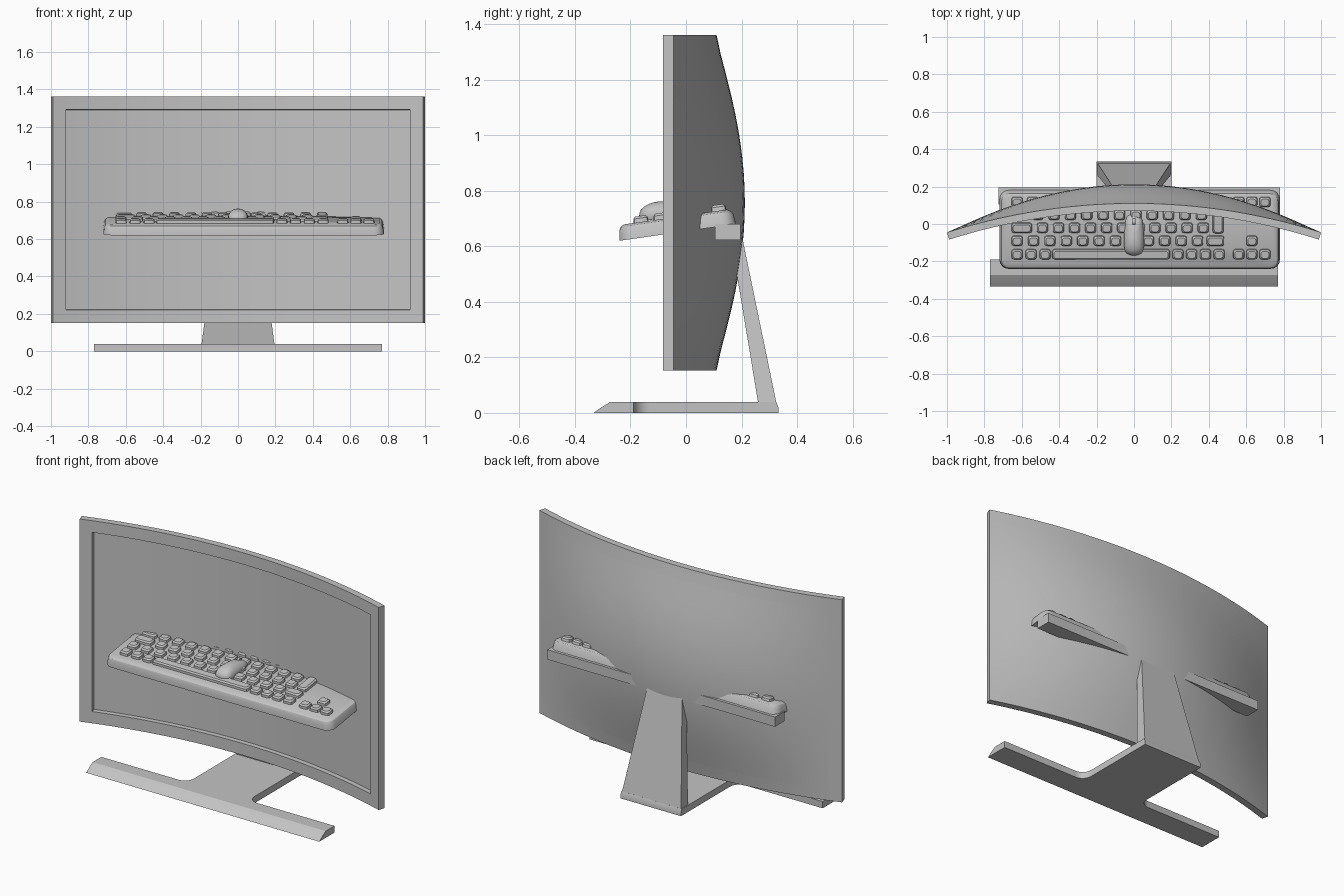
import bpy, bmesh, math
from mathutils import Matrix, Vector

if "Cube" in bpy.data.objects:
    bpy.data.objects.remove(bpy.data.objects["Cube"])

grey = bpy.data.materials.new("light_grey")
grey.diffuse_color = (0.55, 0.55, 0.55, 1)
grey.use_nodes = True
grey.node_tree.nodes["Principled BSDF"].inputs["Base Color"].default_value = grey.diffuse_color


def finish(name, bm, matrix=None, angle=30):
    """Turn a bmesh into a named, shaded object."""
    if matrix:
        bm.transform(matrix)
    bmesh.ops.recalc_face_normals(bm, faces=bm.faces)
    me = bpy.data.meshes.new(name)
    bm.to_mesh(me)
    bm.free()
    me.materials.append(grey)
    ob = bpy.data.objects.new(name, me)
    bpy.context.collection.objects.link(ob)
    bpy.ops.object.select_all(action='DESELECT')
    ob.select_set(True)
    bpy.context.view_layer.objects.active = ob
    bpy.ops.object.shade_smooth_by_angle(angle=math.radians(angle))
    return ob


def loft(bm, loops):
    """Skin a list of closed point loops and cap both ends."""
    rings = [[bm.verts.new(p) for p in loop] for loop in loops]
    n = len(rings[0])
    for a, b in zip(rings, rings[1:]):
        for i in range(n):
            j = (i + 1) % n
            bm.faces.new((a[i], a[j], b[j], b[i]))
    bm.faces.new(rings[0][::-1])
    bm.faces.new(rings[-1])


def rounded(cx, cy, w, d, r, z, seg=4):
    """Rounded rectangle loop."""
    pts = []
    for k, (sx, sy) in enumerate(((1, 1), (-1, 1), (-1, -1), (1, -1))):
        for i in range(seg + 1):
            a = math.pi / 2 * (k + i / seg)
            pts.append((cx + sx * (w / 2 - r) + r * math.cos(a),
                        cy + sy * (d / 2 - r) + r * math.sin(a), z))
    return pts


# Curved monitor: bent slab, recessed screen, back swelling toward the middle
R, YC, TH = 3.266, 0.07 - 3.266, 0.3073
Z0, Z1 = 0.152, 1.362


def lines(lo, a, b, hi, n, e):
    inner = [a + e + (b - a - 2 * e) * i / n for i in range(n + 1)]
    return [lo, a] + inner + [b, hi]


S = lines(-1, -0.929, 0.929, 1, 36, 0.001)
Z = lines(Z0, 0.222, 1.292, Z1, 20, 0.001)


def bend(s, z, r):
    return ((R + r) * math.sin(s * TH), YC + (R + r) * math.cos(s * TH), z)


bm = bmesh.new()
ns, nz = len(S), len(Z)
front, back = {}, {}
for i, s in enumerate(S):
    for j, z in enumerate(Z):
        screen = 2 <= i < ns - 2 and 2 <= j < nz - 2
        t = (z - (Z0 + Z1) / 2) / ((Z1 - Z0) / 2)
        swell = 0.102 * max(0, (1 - s * s) * (1 - t * t)) ** 1.25
        front[i, j] = bm.verts.new(bend(s, z, 0.028 if screen else 0))
        back[i, j] = bm.verts.new(bend(s, z, 0.04 + swell))
for i in range(ns - 1):
    for j in range(nz - 1):
        for g in (front, back):
            bm.faces.new((g[i, j], g[i + 1, j], g[i + 1, j + 1], g[i, j + 1]))
for i in range(ns - 1):
    for j in (0, nz - 1):
        bm.faces.new((front[i, j], front[i + 1, j], back[i + 1, j], back[i, j]))
for j in range(nz - 1):
    for i in (0, ns - 1):
        bm.faces.new((front[i, j], front[i, j + 1], back[i, j + 1], back[i, j]))
finish("monitor", bm)

# Stand base: long front bar with chamfered nose, filleted into a foot plate
half = [(0.77, -0.333), (0.77, -0.19)]
f = 0.06
half += [(0.2 + f - f * math.sin(a), -0.19 + f - f * math.cos(a))
         for a in (math.pi / 2 * k / 6 for k in range(7))]
half += [(0.2, 0.333)]
outline = half + [(-x, y) for x, y in reversed(half)]
bm = bmesh.new()
loft(bm, [[(x, y, 0) for x, y in outline],
          [(x, max(y, -0.305), 0.02) for x, y in outline],
          [(x, max(y, -0.272) if y < 0.3 else 0.325, 0.04) for x, y in outline]])
finish("stand_base", bm)

# Leaning tapered upright
bm = bmesh.new()
loft(bm, [[(-w, a, z), (w, a, z), (w, b, z), (-w, b, z)]
          for w, a, b, z in ((0.2, 0.266, 0.333, 0.0), (0.113, 0.158, 0.199, 0.65))])
finish("stand_upright", bm)

# Keyboard, built flat from its front edge then tilted
tilt = Matrix.Translation((0, -0.24, 0.62)) @ Matrix.Rotation(math.radians(8.2), 4, 'X')
KX, KW, KD = 0.03, 1.5, 0.425
bm = bmesh.new()
loft(bm, [rounded(KX, KD / 2, KW - 2 * o, KD - 2 * o, 0.05 - o / 2, z)
          for o, z in ((0, 0), (0.005, 0.036), (0.011, 0.048), (0.024, 0.056))])
finish("keyboard_body", bm, tilt)

# Keys
bm = bmesh.new()


def key(x, y, w=0.06, d=0.056):
    y += 0.25
    loft(bm, [rounded(x, y, w - 2 * o, d - 2 * o, 0.012, z, 2)
              for o, z in ((0, 0.053), (0.002, 0.07), (0.009, 0.078))])


def row(y, x0, x1, n):
    for i in range(n):
        key(x0 + (x1 - x0) * i / (n - 1), y)


row(0.12, -0.625, 0.455, 14)                       # number row
key(-0.61, 0.05, 0.09)
row(0.05, -0.515, 0.36, 11)
key(-0.6, -0.02, 0.11)
row(-0.02, -0.49, 0.37, 11)
key(0.45, 0.015, 0.06, 0.13)                       # tall enter key
row(-0.09, -0.625, 0.34, 12)
key(0.435, -0.09, 0.095)
row(-0.163, -0.625, -0.475, 3)
key(-0.123, -0.163, 0.63)                          # space bar
row(-0.163, 0.235, 0.455, 4)
row(0.12, 0.56, 0.7, 3)                            # right-hand cluster
row(-0.163, 0.56, 0.7, 3)
key(0.63, -0.09)
finish("keyboard_keys", bm, tilt)

# Rear keyboard support
bm = bmesh.new()
loft(bm, [[(-0.725, 0.104, z), (0.78, 0.104, z), (0.78, 0.196, z), (-0.725, 0.196, z)]
          for z in (0.622, 0.68)])
finish("keyboard_support", bm)

# Mouse: flat-bottomed dome with scroll wheel and short cable
bm = bmesh.new()
bmesh.ops.create_uvsphere(bm, u_segments=28, v_segments=18, radius=1)
bmesh.ops.bisect_plane(bm, geom=bm.verts[:] + bm.edges[:] + bm.faces[:],
                       plane_co=(0, 0, -0.3), plane_no=(0, 0, -1), clear_outer=True)
bmesh.ops.holes_fill(bm, edges=[e for e in bm.edges if e.is_boundary])
for v in bm.verts:
    x, y, z = v.co
    k = max(abs(x), abs(y)) / max(math.hypot(x, y), 1e-6)
    k = max(k, 0.7) ** -0.5                        # squarer plan than an ellipse
    v.co = Vector((x * k * (0.054 - 0.006 * y), y * k * 0.112, z * (0.046 - 0.014 * y)))
finish("mouse_body", bm, Matrix.Translation((0, -0.057, 0.716)) @ Matrix.Rotation(0.06, 4, 'X'), 40)

bm = bmesh.new()
bmesh.ops.create_cone(bm, cap_ends=True, segments=20, radius1=0.018, radius2=0.018, depth=0.014,
                      matrix=Matrix.Rotation(math.pi / 2, 4, 'Y'))
finish("mouse_wheel", bm, Matrix.Translation((0, 0.012, 0.742)))
bm = bmesh.new()
bmesh.ops.create_cone(bm, cap_ends=True, segments=10, radius1=0.006, radius2=0.006, depth=0.05,
                      matrix=Matrix.Rotation(math.pi / 2, 4, 'X'))
finish("mouse_cable", bm, Matrix.Translation((0, 0.065, 0.725)))
